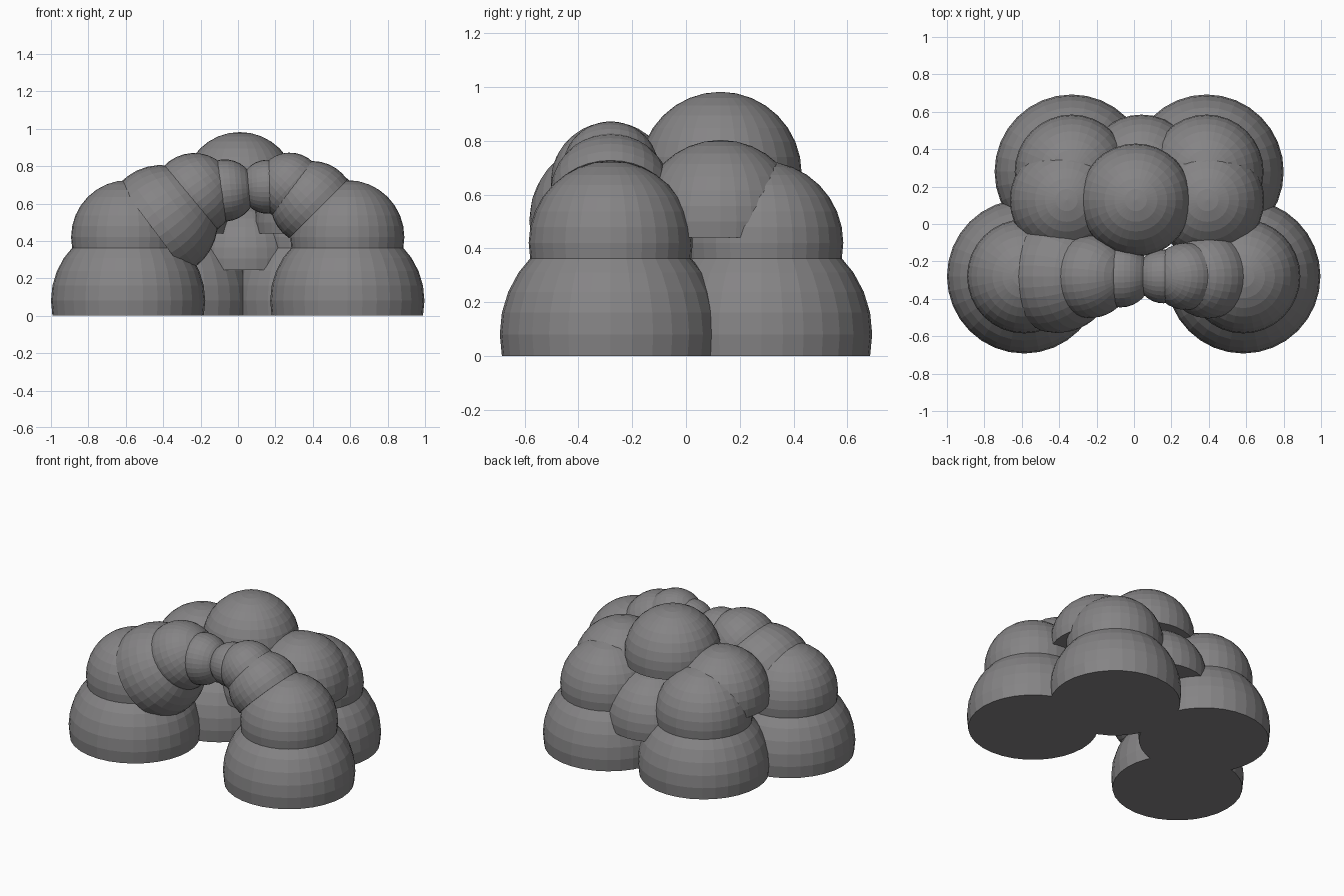
import bpy, bmesh, math
from mathutils import Vector

if "Cube" in bpy.data.objects:
    bpy.data.objects.remove(bpy.data.objects["Cube"])

stone = bpy.data.materials.new("grey stone")
stone.diffuse_color = (0.235, 0.23, 0.235, 1.0)
stone.use_nodes = True
stone.node_tree.nodes["Principled BSDF"].inputs["Base Color"].default_value = stone.diffuse_color


def dome(name, centre, r, axis=(0, 0, 1)):
    """Sphere flattened one ring below its equator, pole pointing along axis."""
    bm = bmesh.new()
    bmesh.ops.create_uvsphere(bm, u_segments=32, v_segments=16, radius=r)
    low = -r * math.sin(math.radians(11.25))
    bmesh.ops.delete(bm, geom=[v for v in bm.verts if v.co.z < low - 0.01 * r],
                     context='VERTS')
    bmesh.ops.contextual_create(bm, geom=[e for e in bm.edges if e.is_boundary])
    bmesh.ops.recalc_face_normals(bm, faces=bm.faces[:])
    # tilt in the x-z plane
    tilt = math.atan2(axis[0], axis[2])
    c, s = math.cos(tilt), math.sin(tilt)
    for v in bm.verts:
        x, y, z = v.co
        v.co = Vector((x * c + z * s, y, -x * s + z * c))
    me = bpy.data.meshes.new(name)
    bm.to_mesh(me)
    bm.free()
    me.materials.append(stone)
    ob = bpy.data.objects.new(name, me)
    ob.location = centre
    bpy.context.scene.collection.objects.link(ob)
    return ob


# four legs: a wide base dome with a smaller dome on top
legs = {"front_left": (-0.5875, -0.28), "front_right": (0.5845, -0.28),
        "back_left": (-0.333, 0.28), "back_right": (0.388, 0.28)}
for label, (x, y) in legs.items():
    dome(label + "_base", (x, y, 0.0805), 0.4125)
    dome(label + "_upper", (x, y, 0.42), 0.305)

# back cluster
dome("back_shoulder_left", (-0.36, 0.128, 0.499), 0.304)
dome("back_shoulder_right", (0.392, 0.128, 0.499), 0.304)
dome("back_filler", (0.04, 0.28, 0.305), 0.305)
dome("back_crown", (0.01, 0.128, 0.68), 0.302)

# front arch: shrinking domes leaning in from each side
arch = [("arch_left_large", -0.41, 0.503, 0.303, (0.8, 0, 0.6)),
        ("arch_left_middle", -0.235, 0.647, 0.223, (0.8, 0, 0.6)),
        ("arch_left_tip", -0.072, 0.67, 0.166, (1, 0, 0.09)),
        ("arch_right_large", 0.398, 0.602, 0.225, (-0.7, 0, 0.7)),
        ("arch_right_middle", 0.277, 0.692, 0.180, (-0.73, 0, 0.69)),
        ("arch_right_tip", 0.157, 0.69, 0.144, (-1, 0, -0.04))]
for name, x, z, r, axis in arch:
    dome(name, (x, -0.28, z), r, axis)
